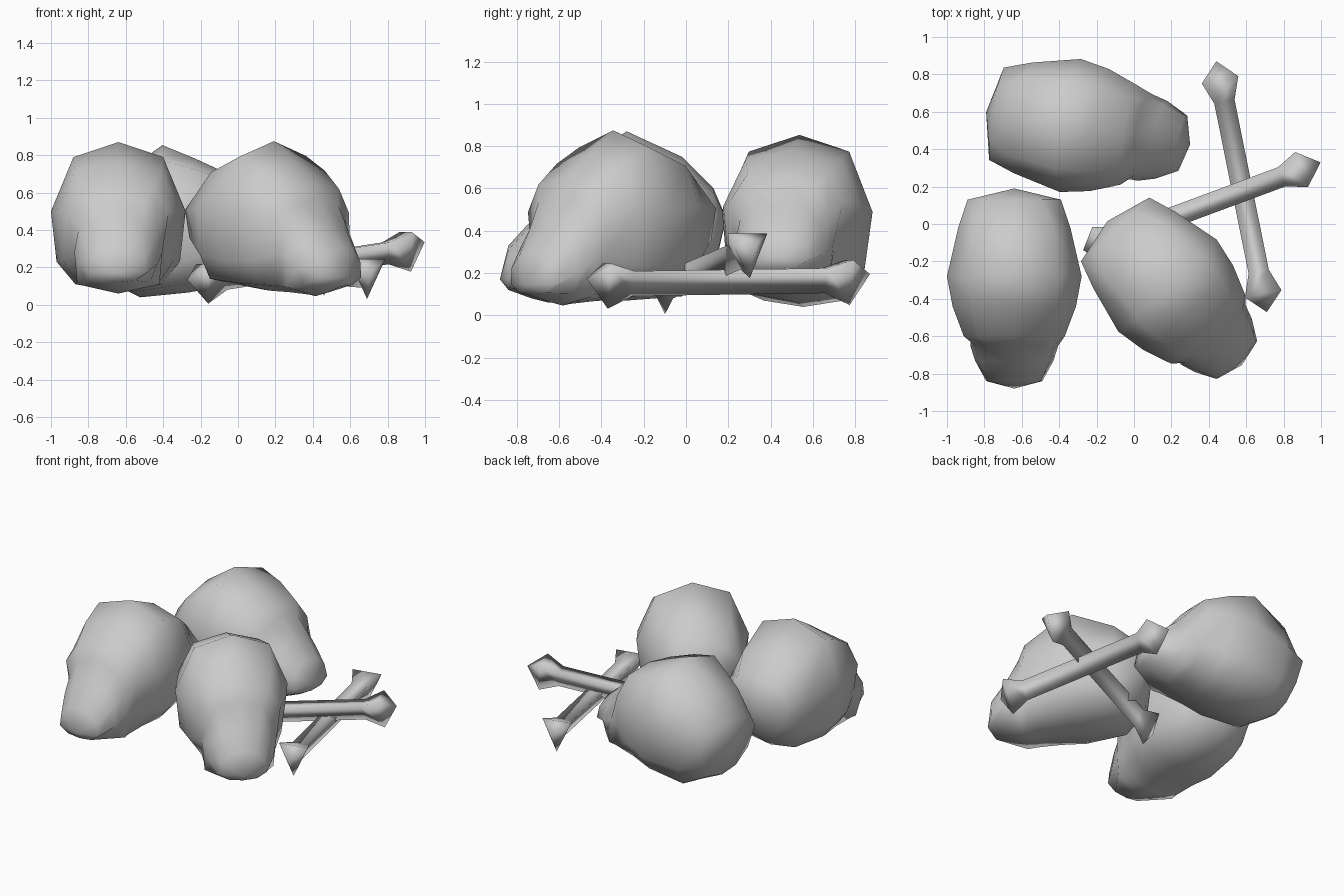
import bpy, bmesh
from math import radians, cos, sin
from mathutils import Vector, Matrix

if "Cube" in bpy.data.objects:
    bpy.data.objects.remove(bpy.data.objects["Cube"], do_unlink=True)

bone_mat = bpy.data.materials.new("bone_grey")
bone_mat.use_nodes = True
GREY = (0.6, 0.6, 0.6, 1)
bone_mat.diffuse_color = GREY
bone_mat.node_tree.nodes["Principled BSDF"].inputs["Base Color"].default_value = GREY


def loft(name, rings, start, end, matrix):
    """Skin closed rings of points and close both ends to a pole."""
    bm = bmesh.new()
    loops = [[bm.verts.new(p) for p in ring] for ring in rings]
    count = len(loops[0])
    for a, b in zip(loops, loops[1:]):
        for i in range(count):
            j = (i + 1) % count
            bm.faces.new((a[i], a[j], b[j], b[i]))
    for loop, tip in ((loops[0], start), (loops[-1], end)):
        pole = bm.verts.new(tip)
        for i in range(count):
            bm.faces.new((loop[i], loop[(i + 1) % count], pole))
    bmesh.ops.recalc_face_normals(bm, faces=bm.faces)
    for face in bm.faces:
        face.smooth = True
    mesh = bpy.data.meshes.new(name)
    bm.to_mesh(mesh)
    bm.free()
    mesh.materials.append(bone_mat)
    obj = bpy.data.objects.new(name, mesh)
    bpy.context.collection.objects.link(obj)
    obj.matrix_world = matrix


# Skull sections, back to muzzle: y, top z, side points (x, z), bottom z
SECTIONS = [
    (.43, .6, ((.15, .58), (.25, .48), (.21, .33), (.12, .23)), .2),
    (.28, .75, ((.21, .69), (.3, .5), (.27, .25), (.19, .12)), .09),
    (.02, .87, ((.24, .79), (.36, .5), (.33, .23), (.23, .11)), .07),
    (-.14, .77, ((.23, .72), (.33, .5), (.3, .24), (.21, .11)), .07),
    (-.3, .66, ((.19, .63), (.27, .5), (.235, .28), (.21, .11)), .065),
    (-.35, .59, ((.14, .55), (.21, .42), (.235, .28), (.22, .11)), .06),
    (-.43, .45, ((.12, .43), (.19, .34), (.21, .22), (.17, .12)), .08),
    (-.54, .33, ((.08, .31), (.14, .25), (.15, .17), (.09, .13)), .12),
]


def skull(name, location, turn, pitch=0):
    rings = []
    for y, top, side, bottom in SECTIONS:
        right = [(x, y, z) for x, z in side]
        left = [(-x, y, z) for x, z in reversed(side)]
        rings.append([(0, y, top)] + right + [(0, y, bottom)] + left)
    matrix = (Matrix.Translation(location) @ Matrix.Rotation(radians(turn), 4, 'Z')
              @ Matrix.Rotation(radians(pitch), 4, 'X'))
    loft(name, rings, (0, .49, .46), (0, -.58, .17), matrix)


def long_bone(name, start, end):
    start, end = Vector(start), Vector(end)
    length = (end - start).length
    # Pointed three-sided knob at each end of a slim shaft, one edge underneath
    knob = [(.1, .13), (.22, .072)]
    profile = knob + [(length - d, r) for d, r in reversed(knob)]
    angles = [radians(a) for a in (-90, 40, 140)]
    rings = [[(r * cos(a), r * sin(a), d) for a in angles] for d, r in profile]
    turn = (end - start).to_track_quat('Z', 'Y').to_matrix().to_4x4()
    loft(name, rings, (0, .015, 0), (0, .015, length), Matrix.Translation(start) @ turn)


# Three skulls in a ring, the side one tipped forward and the rear one back
skull("skull_front", (-.64, -.3, 0), 0)
skull("skull_side", (.175, -.325, .005), 43, 3)
skull("skull_rear", (-.235, .51, 0), 81, -10)

# Two crossed long bones
long_bone("long_bone_low", (.44, .87, .18), (.71, -.47, .16))
long_bone("long_bone_leaning", (-.27, -.14, .12), (1, .33, .32))
